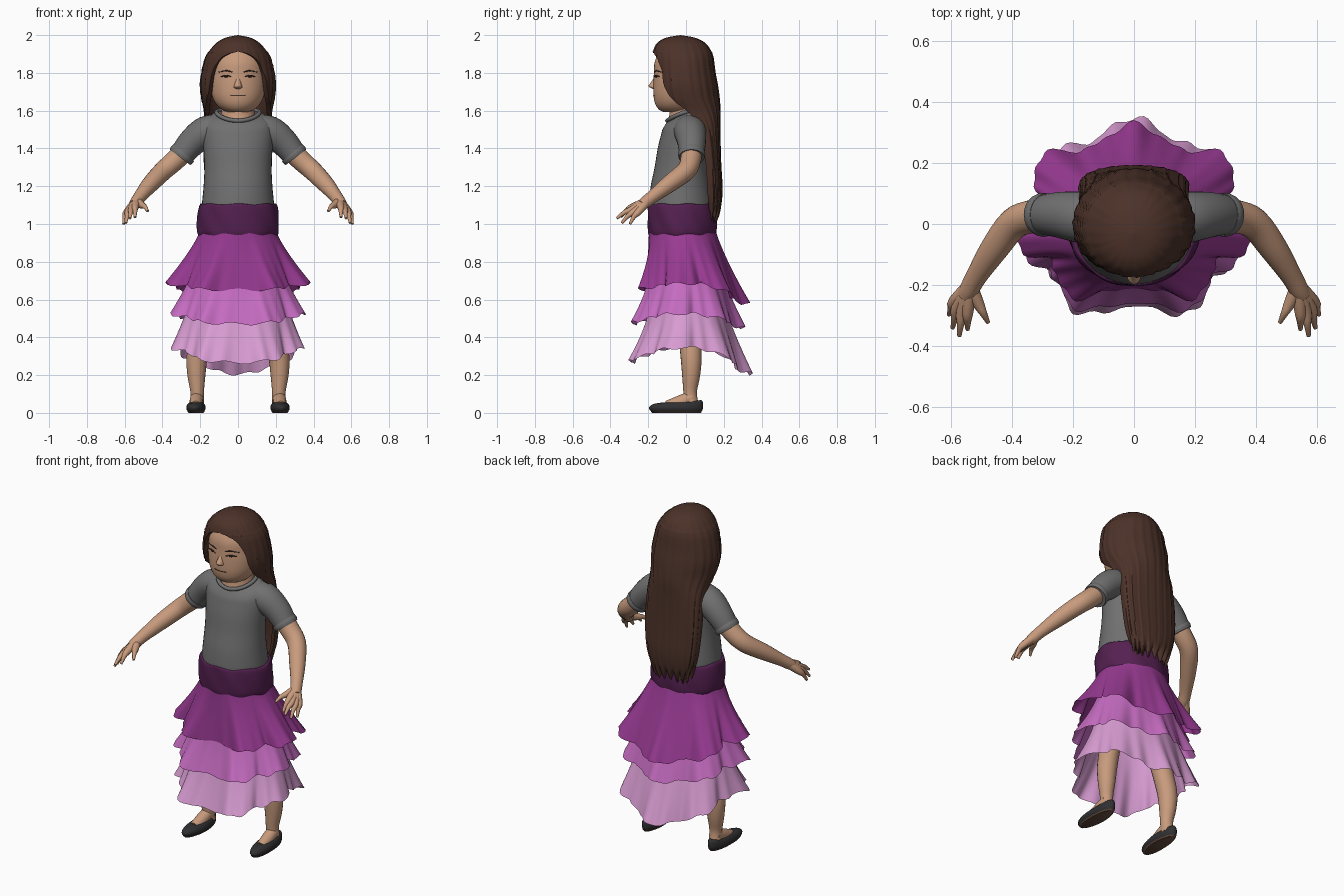
import bpy, bmesh
from math import sin, cos, pi, sqrt, radians, copysign
from mathutils import Vector

cube = bpy.data.objects.get("Cube")
if cube:
    bpy.data.objects.remove(cube)


def material(name, *srgb):
    rgb = [((c / 255 + .055) / 1.055) ** 2.4 for c in srgb]
    m = bpy.data.materials.new(name)
    m.use_nodes = True
    m.diffuse_color = (*rgb, 1)
    m.node_tree.nodes["Principled BSDF"].inputs["Base Color"].default_value = (*rgb, 1)
    return m


SKIN = material("skin", 200, 155, 125)
HAIR = material("brown hair", 76, 50, 41)
SHIRT = material("grey cotton", 112, 112, 112)
BAND = material("dark plum", 84, 32, 80)
TIERS = [material("purple", 152, 58, 146), material("orchid", 198, 108, 193),
         material("pale pink", 216, 156, 210)]
SHOE = material("black leather", 48, 48, 50)
SOLE = material("brown sole", 98, 72, 60)
INK = material("dark lash", 60, 42, 35)


def spline(rows, k=4):
    """Catmull-Rom interpolation of a list of tuples."""
    out = []
    for i in range(len(rows) - 1):
        quad = [rows[max(i - 1, 0)], rows[i], rows[i + 1], rows[min(i + 2, len(rows) - 1)]]
        for j in range(k):
            t = j / k
            out.append(tuple(b + t / 2 * (c - a + t * (2 * a - 5 * b + 4 * c - d + t * (3 * (b - c) + d - a)))
                             for a, b, c, d in zip(*quad)))
    return out + [rows[-1]]


def power(v, p):
    return copysign(abs(v) ** p, v)


def skin_rings(name, rings, mat, caps=True):
    """Join closed rings of points into one smooth surface."""
    bm = bmesh.new()
    vs = [[bm.verts.new(p) for p in ring] for ring in rings]
    n = len(vs[0])
    for a, b in zip(vs, vs[1:]):
        for i in range(n):
            bm.faces.new((a[i], a[(i + 1) % n], b[(i + 1) % n], b[i]))
    if caps:
        bm.faces.new(vs[0])
        bm.faces.new(vs[-1])
    bmesh.ops.recalc_face_normals(bm, faces=bm.faces)
    mesh = bpy.data.meshes.new(name)
    bm.to_mesh(mesh)
    bm.free()
    mesh.materials.append(mat)
    mesh.shade_smooth()
    mesh.set_sharp_from_angle(angle=radians(50))
    ob = bpy.data.objects.new(name, mesh)
    bpy.context.collection.objects.link(ob)
    return ob


def loft(name, rows, mat, cx=0, n=40, wave=0.0, k=4):
    """Stack of ovals, each row (z, half width, front y, back y)."""
    rings = []
    for z, rx, y0, y1 in spline(rows, k):
        ring = []
        for i in range(n):
            a = 2 * pi * i / n
            w = 1 + wave * sin(9 * a + z * 30)
            ring.append((cx + rx * cos(a) * w, (y0 + y1) / 2 + (y1 - y0) / 2 * sin(a) * w,
                         z + wave * .3 * sin(7 * a)))
        rings.append(ring)
    return skin_rings(name, rings, mat)


def tube(name, pts, mat, n=14, k=4):
    """Round limb through (x, y, z, radius) points, carried without twist."""
    pts = spline(pts, k)
    rings, q, last = [], None, None
    for i, p in enumerate(pts):
        d = (Vector(pts[min(i + 1, len(pts) - 1)][:3]) - Vector(pts[max(i - 1, 0)][:3])).normalized()
        q = last.rotation_difference(d) @ q if q else d.to_track_quat('Z', 'Y')
        last = d
        rings.append([Vector(p[:3]) + q @ Vector((cos(2 * pi * j / n), sin(2 * pi * j / n), 0)) * p[3]
                      for j in range(n)])
    return skin_rings(name, rings, mat)


# Head and neck
HEAD = [(1.592, .05, -.115, .03), (1.605, .085, -.142, .05), (1.635, .116, -.163, .07), (1.68, .138, -.172, .09),
        (1.74, .147, -.173, .1), (1.8, .147, -.17, .11), (1.86, .14, -.165, .1), (1.92, .11, -.135, .08),
        (1.955, .05, -.08, .03)]
loft("head", HEAD, SKIN)
tube("neck", [(0, 0, 1.53, .094), (0, 0, 1.585, .09), (0, -.02, 1.66, .072)], SKIN, 24)


def on_face(x, z, lift=0.0):
    _, rx, y0, y1 = min(spline(HEAD, 12), key=lambda r: abs(r[0] - z))
    return (x, (y0 + y1) / 2 - (y1 - y0) / 2 * sqrt(1 - (x / rx) ** 2) - lift, z)


# Face
loft("nose", [(1.714, .012, -.172, -.14), (1.722, .023, -.19, -.14), (1.733, .021, -.198, -.14),
              (1.755, .015, -.182, -.14), (1.78, .01, -.168, -.14)], SKIN, n=16)
tube("mouth_line", [(*on_face(x, 1.681), .0022) for x in (-.04, -.02, 0, .02, .04)], INK, 6)

FINGERS = {"little": ((.59, -.254, 1.062), (.606, -.297, 1.0)), "ring": ((.58, -.273, 1.066), (.594, -.34, 1.005)),
           "middle": ((.564, -.286, 1.076), (.572, -.366, 1.03)), "index": ((.545, -.289, 1.087), (.545, -.345, 1.035)),
           "thumb": ((.509, -.262, 1.1), (.478, -.322, 1.068))}

for s, side in ((1, "left"), (-1, "right")):
    # Brows and eyes
    tube(side + "_eyebrow", [(*on_face(s * x, z), r) for x, z, r in
                             ((.028, 1.803, .002), (.06, 1.811, .004), (.102, 1.804, .002))], INK, 8)
    tube(side + "_eyelash", [(*on_face(s * x, z), r) for x, z, r in
                             ((.035, 1.779, .002), (.062, 1.786, .004), (.092, 1.78, .003))], INK, 8)
    tube(side + "_eye", [(*on_face(s * x, 1.78, -.002), r) for x, r in
                         ((.052, .003), (.063, .005), (.074, .003))], INK, 8)
    # Sleeves and arms
    tube(side + "_sleeve", [(s * .09, .015, 1.495, .085), (s * .17, .022, 1.486, .085), (s * .245, .03, 1.43, .075),
                            (s * .305, .03, 1.355, .064)], SHIRT, 24)
    tube(side + "_cuff", [(s * .287, .03, 1.378, .07), (s * .297, .03, 1.366, .072), (s * .307, .03, 1.353, .068)],
         SHIRT, 24)
    tube(side + "_arm", [(s * .25, .03, 1.42, .058), (s * .33, .025, 1.34, .055), (s * .395, -.0, 1.282, .052),
                         (s * .46, -.085, 1.215, .046), (s * .515, -.17, 1.15, .035), (s * .54, -.215, 1.115, .032),
                         (s * .552, -.235, 1.1, .028)], SKIN, 18)
    for finger, (k, t) in FINGERS.items():
        tube(f"{side}_{finger}_finger", [(s * .537, -.205, 1.12, .026), (s * k[0], *k[1:], .019),
                                         (s * (k[0] + t[0]) / 2, (k[1] + t[1]) / 2, (k[2] + t[2]) / 2 + .008, .0125),
                                         (s * t[0], *t[1:], .007)], SKIN, 10, 3)
    # Legs and feet
    tube(side + "_leg", [(s * .1, -.01, .92, .09), (s * .14, .0, .68, .078), (s * .185, .015, .45, .06),
                         (s * .216, .027, .3, .056), (s * .22, .027, .2, .048), (s * .216, .022, .11, .036),
                         (s * .218, .03, .04, .037)], SKIN, 20)
    tube(side + "_instep", [(s * .218, .035, .085, .034), (s * .221, -.03, .057, .036), (s * .224, -.1, .034, .03)],
         SKIN, 16)
    shoe = loft(side + "_shoe", [(.006, .038, -.175, .075), (.01, .045, -.187, .084), (.025, .051, -.196, .09),
                                 (.04, .048, -.186, .09), (.052, .04, -.15, .085), (.056, .03, -.09, .078)],
                SHOE, s * .222, 32)
    sole = loft(side + "_sole", [(0, .04, -.178, .078), (.008, .046, -.188, .085)], SOLE, s * .222, 32, k=1)
    for v in shoe.data.vertices:
        v.co.z += max(0, v.co.y) * .15 * (v.co.z > .03)
    for part in (shoe, sole):
        for v in part.data.vertices:
            v.co.x += s * max(0, -v.co.y - .05) * .06

# Hair shell: height, half width, centre y, depth, half opening angle, squareness
hair_rows = [(2.0, .001, -.03, .001, 180, 1), (1.985, .07, -.028, .08, 180, 1), (1.955, .118, -.025, .13, 180, 1),
             (1.915, .152, -.02, .153, 180, 1), (1.902, .162, -.018, .157, 163, 1), (1.87, .177, -.015, .162, 146, 1),
             (1.8, .193, -.01, .166, 135, 1), (1.73, .2, -.002, .171, 131, 1), (1.66, .192, .012, .166, 121, 1),
             (1.6, .18, .045, .137, 105, .85), (1.52, .178, .085, .096, 93, .7), (1.34, .18, .112, .073, 92, .6),
             (1.18, .164, .12, .073, 91, .6), (1.08, .135, .12, .062, 90, .6), (1.035, .115, .12, .04, 90, .6)]
rings, N = [], 72
for z, rx, cy, ry, a, p in spline(hair_rows, 4):
    outer, inner = [], []
    for i in range(N + 1):
        t = radians(min(a, 180)) * (2 * i / N - 1)
        strand = 1 + .012 * sin(23 * t) + .01 * sin(41 * t + 1)
        low = max(0, 1.12 - z) * .35 * sin(17 * t)
        outer.append((rx * sin(t) * strand, cy + ry * power(cos(t), p) * strand, z + low))
        inner.append((rx * sin(t) * .87, cy + ry * power(cos(t), p) * .8, z + low))
    rings.append(outer + inner[::-1])
skin_rings("long_hair", rings, HAIR)

# Shirt with a neckline dipping at the front
shirt = loft("shirt_body", [(1.08, .185, -.19, .14), (1.1, .191, -.197, .142), (1.2, .182, -.187, .128),
                            (1.3, .178, -.166, .115), (1.4, .183, -.15, .115), (1.48, .19, -.13, .115),
                            (1.55, .178, -.112, .1), (1.59, .135, -.1, .088), (1.6, .105, -.092, .08)], SHIRT)
for v in shirt.data.vertices:
    v.co.z -= .55 * max(0, v.co.z - 1.5) * min(1, max(0, (.03 - v.co.y) / .12))
collar = [(.114 * sin(a), -.008 + .092 * cos(a), 1.573 + .026 * cos(a) + .018 * sin(a) ** 2, .011)
          for a in (2 * pi * i / 24 for i in range(25))]
tube("collar", collar, SHIRT, 8, 2)

# Waistband
loft("waistband", [(.93, .203, -.193, .155), (.96, .215, -.2, .162), (1.02, .216, -.203, .163),
                   (1.08, .21, -.203, .158), (1.105, .2, -.198, .15), (1.1, .18, -.18, .13)],
     BAND, n=72, wave=.012)


# Ruffled tiers: oval at the top, hem oval, hem heights at front, side and back
def tier(name, top, hem, heights, mat, depth, twist):
    front, mid, back = heights
    rings, n, steps = [], 144, 14
    for j in range(steps + 1):
        t = j / steps
        ring = []
        for i in range(n):
            a = 2 * pi * i / n
            b = a - pi / 2
            behind = sin(a) > 0
            fold = cos(7 * b) + .3 * cos(16 * b + twist) + .2 * sin(25 * a + twist)
            w = 1 + depth * t ** 1.3 * fold
            end = mid + ((back if behind else front) - mid) * sin(a) ** 2
            end += .008 * cos(14 * b + twist)
            rx, y0, y1 = (p + (q - p) * t ** e for p, q, e in zip(top[1:], hem, (1.1, 1.5, 1.1)))
            square = 1 if behind else 1 - .2 * t
            ring.append((rx * power(cos(a), square) * w,
                         (y0 + y1) / 2 + (y1 - y0) / 2 * power(sin(a), square) * w,
                         top[0] + (end - top[0]) * t))
        rings.append(ring)
    skin_rings(name, rings, mat, caps=False)


tier("upper_ruffle", (.955, .205, -.197, .16), (.36, -.235, .3), (.65, .685, .575), TIERS[0], .1, 0)
tier("middle_ruffle", (.8, .22, -.19, .17), (.34, -.28, .285), (.47, .525, .45), TIERS[1], .075, 1)
tier("lower_ruffle", (.62, .25, -.19, .19), (.335, -.295, .325), (.265, .345, .205), TIERS[2], .075, 2)
